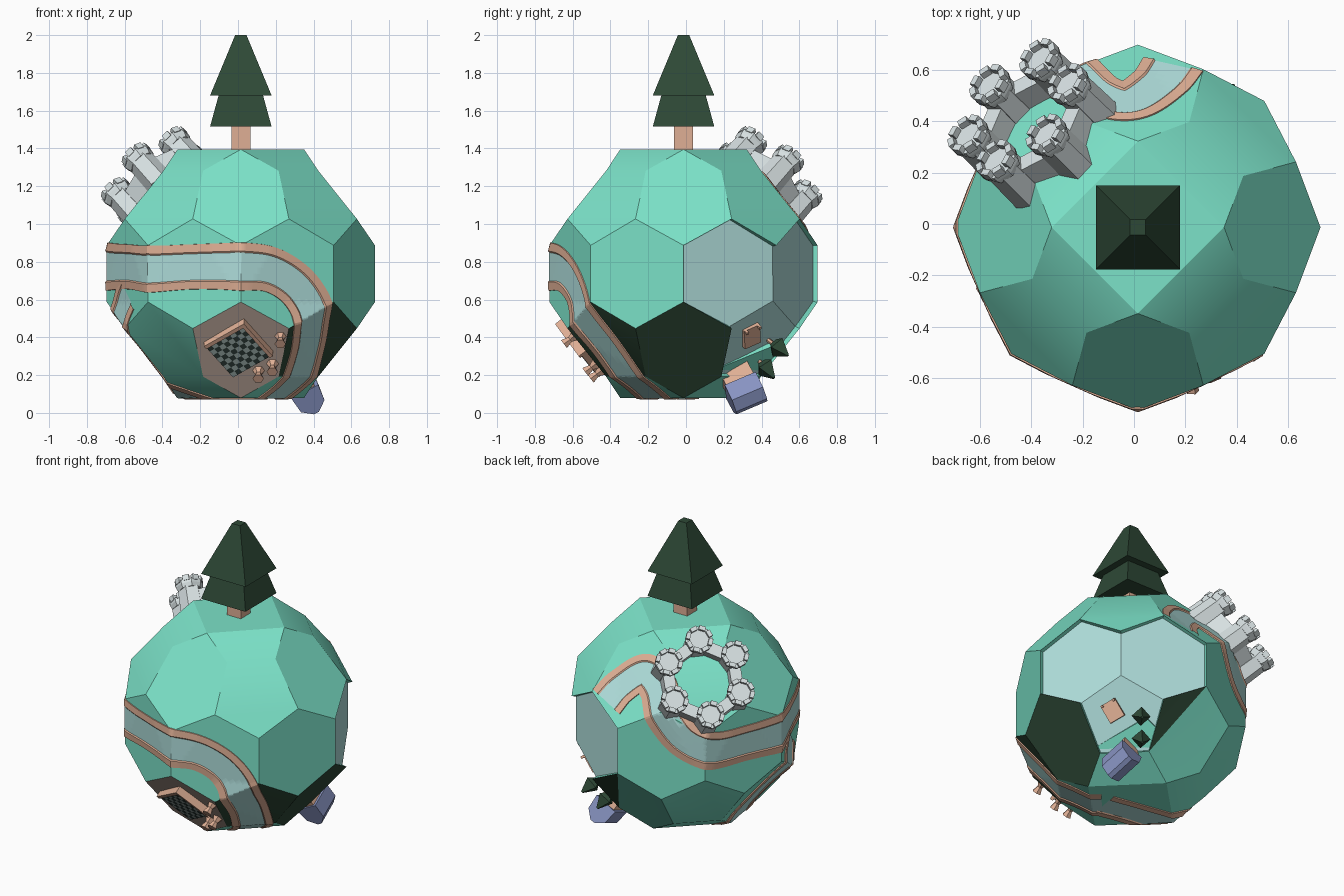
import bpy, bmesh, math
from mathutils import Vector, Matrix
from mathutils.bvhtree import BVHTree

if "Cube" in bpy.data.objects:
    bpy.data.objects.remove(bpy.data.objects["Cube"])

C = Vector((0.015, -0.013, 0.737))      # planet centre
COLS = [("meadow green", (.20, .76, .58)), ("water", (.43, .73, .71)),
        ("tan bank", (.74, .43, .30)), ("dirt", (.60, .47, .39)),
        ("forest green", (.027, .066, .037)), ("stone", (.68, .75, .76)),
        ("roof blue", (.25, .30, .55)), ("board dark", (.03, .05, .045)),
        ("board light", (.36, .46, .44))]
MATS = []
for n, c in COLS:
    m = bpy.data.materials.new(n)
    m.diffuse_color = (*c, 1)
    m.use_nodes = True
    m.node_tree.nodes["Principled BSDF"].inputs["Base Color"].default_value = m.diffuse_color
    MATS.append(m)
GREEN, WATER, TAN, DIRT, FOREST, STONE, BLUE, DARK, LIGHT = range(9)


def finish(bm, name):
    me = bpy.data.meshes.new(name)
    bm.to_mesh(me)
    for m in MATS:
        me.materials.append(m)
    ob = bpy.data.objects.new(name, me)
    bpy.context.collection.objects.link(ob)
    return ob


def direction(az, el):
    a, e = math.radians(az), math.radians(el)
    return Vector((math.cos(a) * math.cos(e), math.sin(a) * math.cos(e), math.sin(e)))


def frame(az, el, dist, spin=0):
    """Local frame on the planet: z outward, x along the equator, y towards the pole."""
    z = direction(az, el)
    x = Vector((0, 0, 1)).cross(z).normalized()
    y = z.cross(x)
    r = Matrix((x, y, z)).transposed().to_4x4()
    return Matrix.Translation(C + z * dist) @ r @ Matrix.Rotation(math.radians(spin), 4, 'Z')


def solid(bm, M, pts, mat):
    vs = [bm.verts.new(M @ Vector(p)) for p in pts]
    out = bmesh.ops.convex_hull(bm, input=vs)
    for g in out['geom']:
        if isinstance(g, bmesh.types.BMFace):
            g.material_index = mat


def box(bm, M, lo, hi, mat):
    solid(bm, M, [(x, y, z) for x in (lo[0], hi[0]) for y in (lo[1], hi[1]) for z in (lo[2], hi[2])], mat)


def prism(bm, M, n, r0, r1, z0, z1, mat, x=0, y=0, rot=0):
    a = [math.radians(rot) + 2 * math.pi * i / n for i in range(n)]
    solid(bm, M, [(x + r * math.cos(t), y + r * math.sin(t), z) for r, z in ((r0, z0), (r1, z1)) for t in a], mat)


# Planet: four-fold polyhedron of hexagons and pentagons, mirrored top to bottom
bm = bmesh.new()
V = {}
def put(key, r, az, h):
    a = math.radians(az)
    for s in (1, -1):
        V[key + (s,)] = bm.verts.new(C + Vector((r * math.cos(a), r * math.sin(a), s * h)))
for k in range(4):
    put(('T', k), .335, 90 * k, .658)
    put(('S', k, 1), .456, 90 * k + 26, .545)
    put(('S', k, -1), .456, 90 * k - 26, .545)
for j in range(8):
    put(('M', j), .665, 45 * j + 22.5, .29)
    put(('E', j), .71 if j % 2 == 0 else .695, 45 * j, .15)
def face(keys, mat):
    f = bm.faces.new([V[k] for k in keys])
    f.material_index = mat
    return f
lake = []
for s in (1, -1):
    for k in range(4):
        n = (k + 1) % 4
        hexa = [('T', k, s), ('S', k, -1, s), ('M', (2 * k - 1) % 8, s), ('E', 2 * k, s),
                ('M', 2 * k, s), ('S', k, 1, s)]
        if s == -1 and k == 1:           # only the lake side of the back hexagon is wooded
            face(hexa[1:4], FOREST)
            face([hexa[0], hexa[1]] + hexa[3:], GREEN)
        else:
            face(hexa, GREEN if s == 1 else (FOREST, FOREST, GREEN, DIRT)[k])
        isl = s == -1 and k == 0
        f = face([('S', k, 1, s), ('M', 2 * k, s), ('E', 2 * k + 1, s), ('M', 2 * k + 1, s), ('S', n, -1, s)],
                 WATER if isl else FOREST if (s == -1 and k == 3) else GREEN)
        if isl:
            lake.append(f)
        face([('T', k, s), ('S', k, 1, s), ('S', n, -1, s), ('T', n, s)], GREEN)
    face([('T', k, s) for k in range(4)], GREEN)
for j in range(8):
    n = (j + 1) % 8
    f = face([('E', j, 1), ('M', j, 1), ('E', n, 1), ('E', n, -1), ('M', j, -1), ('E', j, -1)],
             WATER if j < 2 else GREEN)
    if j < 2:
        lake.append(f)
bmesh.ops.recalc_face_normals(bm, faces=bm.faces)
# sunken lake with a thin green rim
rim = bmesh.ops.inset_region(bm, faces=lake, thickness=.004, depth=-.025, use_even_offset=True)
for f in rim['faces']:
    f.material_index = GREEN
bm.normal_update()
tree = BVHTree.FromBMesh(bm)
planet = finish(bm, "planet")
bpy.context.view_layer.objects.active = planet
planet.select_set(True)
bpy.ops.object.shade_smooth_by_angle(angle=math.radians(30))


def on_surface(d, h):
    hit = tree.ray_cast(C, d.normalized())
    return C + d.normalized() * (hit[3] + h)


# River: smooth path over the planet with a bank on each side
def river(name, path):
    P = [direction(*p) for p in path]
    P = [P[0] * 2 - P[1]] + P + [P[-1] * 2 - P[-2]]
    line = []
    for i in range(1, len(P) - 2):
        a, b, c, d = P[i - 1:i + 3]
        for q in range(24):
            t = q / 24
            line.append((b * 2 + (c - a) * t + (a * 2 - b * 5 + c * 4 - d) * t * t
                         + (b * 3 - a - c * 3 + d) * t ** 3).normalized())
    prof = [(-.182, -.002), (-.178, .006), (-.115, .009), (-.105, .003), (-.05, .003), (0, .003),
            (.05, .003), (.105, .003), (.115, .009), (.178, .006), (.182, -.002)]
    bm = bmesh.new()
    rows = []
    for i, p in enumerate(line):
        t = line[min(i + 1, len(line) - 1)] - line[max(i - 1, 0)]
        side = t.cross(p).normalized()
        rows.append([bm.verts.new(on_surface(p + side * o, h)) for o, h in prof])
    for r0, r1 in zip(rows, rows[1:]):
        for i in range(len(prof) - 1):
            f = bm.faces.new((r0[i], r1[i], r1[i + 1], r0[i + 1]))
            f.material_index = WATER if 3 <= i <= 6 else TAN
    bmesh.ops.recalc_face_normals(bm, faces=bm.faces)
    finish(bm, name)

river("river", [(78, 22), (82, 32), (94, 42), (107, 36), (115, 21), (125, 9), (140, 3), (160, 3), (182, 3),
                (205, 3), (225, 2), (247, 3), (268, 3), (283, 2), (295, -4), (303, -13), (307, -24),
                (312, -38), (318, -58), (318, -76)])
river("river_branch", [(318, -76), (235, -82), (190, -68), (182, -50), (187, -32), (197, -16), (203, -9)])

# Big tree on top
bm = bmesh.new()
M = Matrix.Translation((C.x, C.y, 0))
R2 = math.sqrt(2)
prism(bm, M, 4, .05 * R2, .05 * R2, 1.38, 1.52, TAN, rot=45)
prism(bm, M, 4, .163 * R2, .115 * R2, 1.515, 1.69, FOREST, rot=45)
prism(bm, M, 4, .163 * R2, .03 * R2, 1.68, 2.0, FOREST, rot=45)
finish(bm, "big_tree")

# Castle: ring of six towers joined by walls
bm = bmesh.new()
base = frame(135.5, 38.5, .66, 2)
spots = [Vector((.235 * math.cos(a), .235 * math.sin(a), 0))
         for a in (math.radians(90 + 60 * i) for i in range(6))]
for i, p in enumerate(spots):
    prism(bm, base, 6, .078, .074, -.06, .13, STONE, p.x, p.y)
    prism(bm, base, 8, .074, .084, .12, .145, STONE, p.x, p.y)
    prism(bm, base, 8, .084, .084, .145, .168, STONE, p.x, p.y)
    for k in range(8):
        T = base @ Matrix.Translation(p) @ Matrix.Rotation(k * math.pi / 4 + .39, 4, 'Z')
        box(bm, T, (.056, -.02, .16), (.082, .02, .195), STONE)
    q = spots[(i + 1) % 6]
    ang = math.atan2(q.y - p.y, q.x - p.x)
    T = base @ Matrix.Translation((p + q) / 2) @ Matrix.Rotation(ang, 4, 'Z')
    box(bm, T, (-.09, -.035, -.06), (.09, .035, .1), STONE)
finish(bm, "castle")

# Game board with raised edges and a few pieces
bm = bmesh.new()
M = frame(268.5, -37, .655, 35)
h, s = .12, .03
box(bm, M, (-h, -h, -.02), (h, h, .034), TAN)
box(bm, M, (-h, h, -.02), (h + .02, h + .022, .048), TAN)
box(bm, M, (h, -h, -.02), (h + .02, h, .048), TAN)
for i in range(8):
    for j in range(8):
        x, y = -h + i * s, -h + j * s
        f = bm.faces.new([bm.verts.new(M @ Vector(p)) for p in
                          ((x, y, .036), (x + s, y, .036), (x + s, y + s, .036), (x, y + s, .036))])
        f.material_index = DARK if (i + j) % 2 else LIGHT
finish(bm, "game_board")
bm = bmesh.new()
M = frame(268.5, -37, .65)
for x, y in ((.225, .08), (.105, -.15), (.18, -.105)):
    prism(bm, M, 6, .034, .017, 0, .035, TAN, x, y)
    prism(bm, M, 6, .017, .03, .035, .075, TAN, x, y)
finish(bm, "game_pieces")

# Grassy shore beside the lake
bm = bmesh.new()
M = frame(45, -43, .637, 28)
solid(bm, M, [(x, y, z) for x, y in ((-.19, .02), (.17, .02), (.19, -.06), (.05, -.2), (-.15, -.07))
              for z in (-.06, .022)], GREEN)
finish(bm, "shore")

# House with a folded roof
bm = bmesh.new()
M = frame(43, -53, .665, 40)
box(bm, M, (-.08, -.06, -.04), (.08, .06, .1), TAN)
solid(bm, M, [(sx * .09, sy * w, z) for sx in (-1, 1) for sy in (-1, 1)
              for w, z in ((.08, .075), (.07, .17), (.015, .215))], BLUE)
finish(bm, "house")

# Small trees on the shore
bm = bmesh.new()
for az, el in ((56, -33), (57, -44)):
    M = frame(az, el, .655)
    prism(bm, M, 6, .012, .012, -.03, .04, TAN)
    prism(bm, M, 4, .03, .058, .03, .06, FOREST)
    prism(bm, M, 4, .058, .008, .06, .14, FOREST)
finish(bm, "small_trees")

# Wooden raft on the lake
bm = bmesh.new()
M = frame(39, -30, .64, 25)
box(bm, M, (-.05, -.06, -.03), (.05, .06, .03), TAN)
for x in (-.045, .035):
    box(bm, M, (x, .045, .03), (x + .012, .06, .05), TAN)
finish(bm, "raft")
